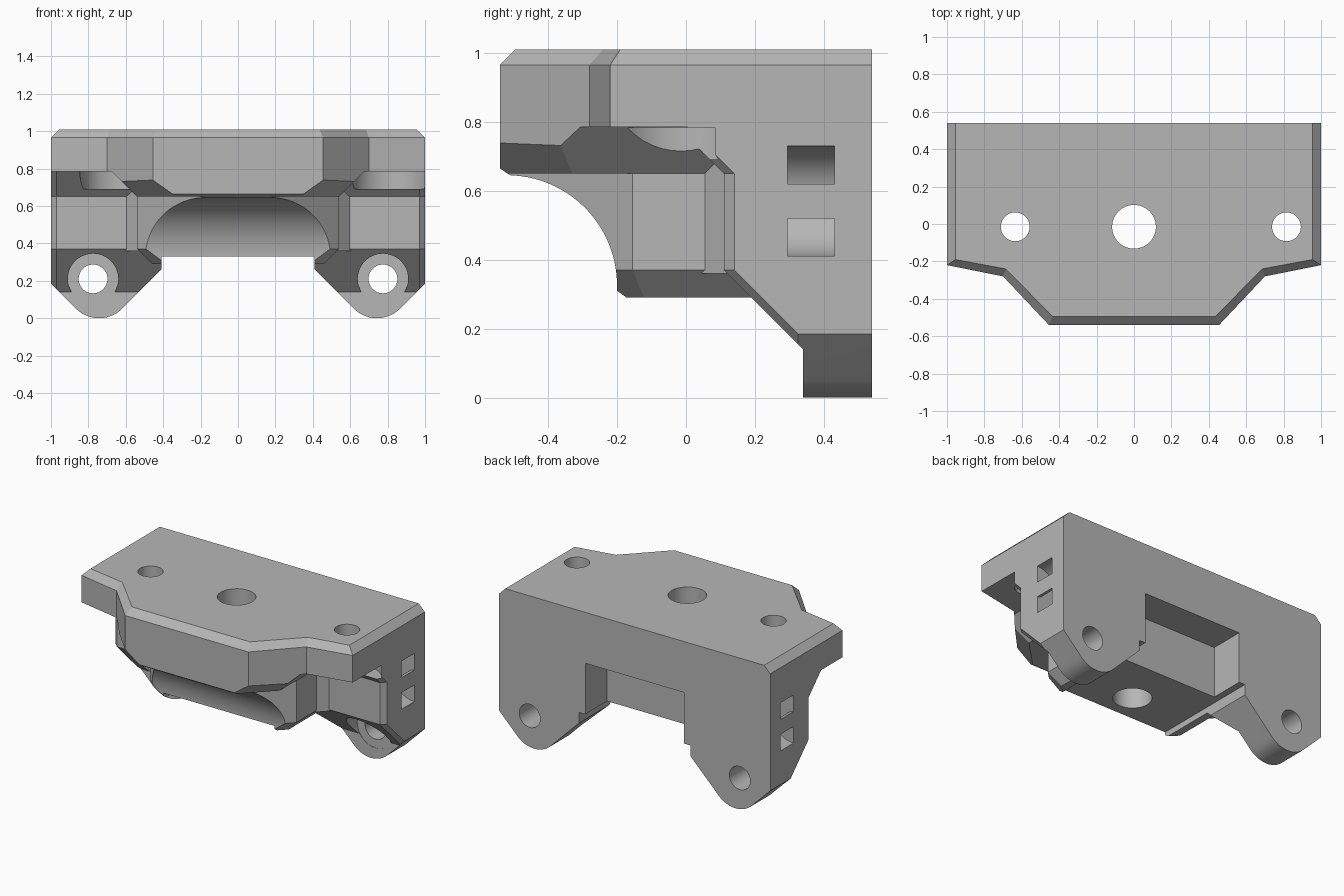
import bpy, bmesh
from math import sin, cos, pi, radians
from mathutils import Vector

if "Cube" in bpy.data.objects:
    bpy.data.objects.remove(bpy.data.objects["Cube"])

grey = bpy.data.materials.new("plain grey")
grey.use_nodes = True
grey.diffuse_color = (0.47, 0.47, 0.47, 1)
grey.node_tree.nodes["Principled BSDF"].inputs["Base Color"].default_value = grey.diffuse_color


def loft(name, rings):
    """Closed solid through matching rings of points."""
    bm = bmesh.new()
    rows = [[bm.verts.new(p) for p in ring] for ring in rings]
    n = len(rows[0])
    for a, b in zip(rows, rows[1:]):
        for i in range(n):
            j = (i + 1) % n
            bm.faces.new((a[i], a[j], b[j], b[i]))
    bm.faces.new(rows[0])
    bm.faces.new(rows[-1])
    bmesh.ops.recalc_face_normals(bm, faces=bm.faces)
    mesh = bpy.data.meshes.new(name)
    bm.to_mesh(mesh)
    bm.free()
    mesh.materials.append(grey)
    ob = bpy.data.objects.new(name, mesh)
    bpy.context.collection.objects.link(ob)
    return ob


def along_x(pts, x):
    return [(x, a, b) for a, b in pts]


def along_y(pts, y):
    return [(a, y, b) for a, b in pts]


def along_z(pts, z):
    return [(a, b, z) for a, b in pts]


def mirrored(half):
    return half + [(-x, v) for x, v in reversed(half)]


def arc(cx, cy, r, start, end, steps=24):
    angles = [radians(start + (end - start) * i / steps) for i in range(steps + 1)]
    return [(cx + r * cos(a), cy + r * sin(a)) for a in angles]


def circle(cx, cy, r, steps=48):
    return arc(cx, cy, r, 0, 360, steps)[:-1]


def box(name, lo, hi):
    base = [(lo[0], lo[1]), (hi[0], lo[1]), (hi[0], hi[1]), (lo[0], hi[1])]
    return loft(name, [along_z(base, lo[2]), along_z(base, hi[2])])


def combine(target, tool, operation):
    mod = target.modifiers.new(operation.lower(), "BOOLEAN")
    mod.operation = operation
    mod.solver = "EXACT"
    mod.object = tool
    bpy.context.view_layer.objects.active = target
    bpy.ops.object.modifier_apply(modifier=mod.name)
    bpy.data.objects.remove(tool)


# Top slab, oversized until it is trimmed
bracket = box("carriage_bracket", (-1.2, -0.8, 0.785), (1.2, 0.7, 1.2))

# Side wings and legs: one profile across the width, bevelled at both ends
wing = [(0.7, -0.1), (0.34, -0.1), (0.34, 0.14), (0.11, 0.37),
        (0.11, 0.65), (-0.05, 0.81), (0.7, 0.81)]
bevelled = [(y + 0.13 if y < 0.6 else y, z) for y, z in wing]
combine(bracket, loft("wings", [along_x(bevelled, -1.1), along_x(wing, -0.97),
                                along_x(wing, 0.97), along_x(bevelled, 1.1)]), "UNION")

# Flared collar under the slab
low = mirrored([(0.54, 0.3), (0.54, -0.33), (0.07, -0.8)])
high = mirrored([(0.69, 0.3), (0.69, -0.392), (0.282, -0.8)])
combine(bracket, loft("collar", [along_z(low, 0.65), along_z(high, 0.8)]), "UNION")

# Centre block with a tapered foot
block = mirrored([(0.54, 0.45), (0.54, -0.155), (0.1, -0.595)])
foot = mirrored([(0.46, 0.45), (0.46, -0.122), (0.02, -0.562)])
combine(bracket, loft("centre_block", [along_z(foot, 0.29), along_z(block, 0.37),
                                       along_z(block, 0.7)]), "UNION")

# Small corner webs between block and wings
for s in (-1, 1):
    web = [(s * 0.53, 0.045), (s * 0.605, 0.12), (s * 0.53, 0.12)]
    combine(bracket, loft("web", [along_z(web, 0.36), along_z(web, 0.69)]), "UNION")

# Trim to the plan outline with its bevelled top rim
plan = mirrored([(1, 0.54), (1, -0.22), (0.7, -0.28), (0.455, -0.54)])
rim = mirrored([(0.955, 0.54), (0.955, -0.19), (0.685, -0.24), (0.435, -0.495)])
combine(bracket, loft("plan_trim", [along_z(plan, -0.2), along_z(plan, 0.965),
                                    along_z(rim, 1.01)]), "INTERSECT")

# Trim to the front outline with rounded legs
legs = mirrored([(1.1, 1.2), (1.1, 0.285)] + arc(0.7425, 0.175, 0.175, -45, -135)
                + [(0.41, 0.26), (0.41, 0.33)])
combine(bracket, loft("leg_trim", [along_y(legs, -1), along_y(legs, 1)]), "INTERSECT")

# Curved hollow across the front
hollow = ([(-1, -0.2), (-1, 0.705), (-0.6, 0.705), (-0.51, 0.645)]
          + arc(-0.52, 0.325, 0.32, 86, 0) + [(-0.2, -0.2)])
combine(bracket, loft("hollow", [along_x(hollow, -1.2), along_x(hollow, 1.2)]), "DIFFERENCE")

# Rear pocket
combine(bracket, box("pocket", (-0.365, 0.31, -0.1), (0.365, 0.8, 0.67)), "DIFFERENCE")

# Vertical holes, with screw clearances under the outer two
for x, r in ((0, 0.117), (-0.635, 0.077), (0.815, 0.077)):
    hole = circle(x, -0.015, r)
    combine(bracket, loft("hole", [along_z(hole, 0.2), along_z(hole, 1.2)]), "DIFFERENCE")
    if x:
        head = circle(x, -0.015, 0.21)
        combine(bracket, loft("clearance", [along_z(head, 0.69), along_z(head, 0.784)]),
                "DIFFERENCE")

for s in (-1, 1):
    # Leg bolt holes with counterbores
    for r, back in ((0.077, 0.8), (0.135, 0.342)):
        bolt = circle(s * 0.775, 0.21, r)
        combine(bracket, loft("bolt", [along_y(bolt, -0.1), along_y(bolt, back)]), "DIFFERENCE")
    # Curved tie channel opening as two slots in the side
    channel = arc(s, 0.57, 0.16, -90, 270, 48)[:-1]
    core = arc(s, 0.57, 0.05, -90, 270, 48)[:-1]
    tie = loft("tie_channel", [along_y(channel, 0.295), along_y(channel, 0.43)])
    combine(tie, loft("tie_core", [along_y(core, 0.2), along_y(core, 0.5)]), "DIFFERENCE")
    combine(bracket, tie, "DIFFERENCE")

# Smooth the round surfaces, keep the edges sharp
bpy.ops.object.select_all(action="DESELECT")
bracket.select_set(True)
bpy.context.view_layer.objects.active = bracket
bpy.ops.object.shade_smooth_by_angle(angle=radians(25))
